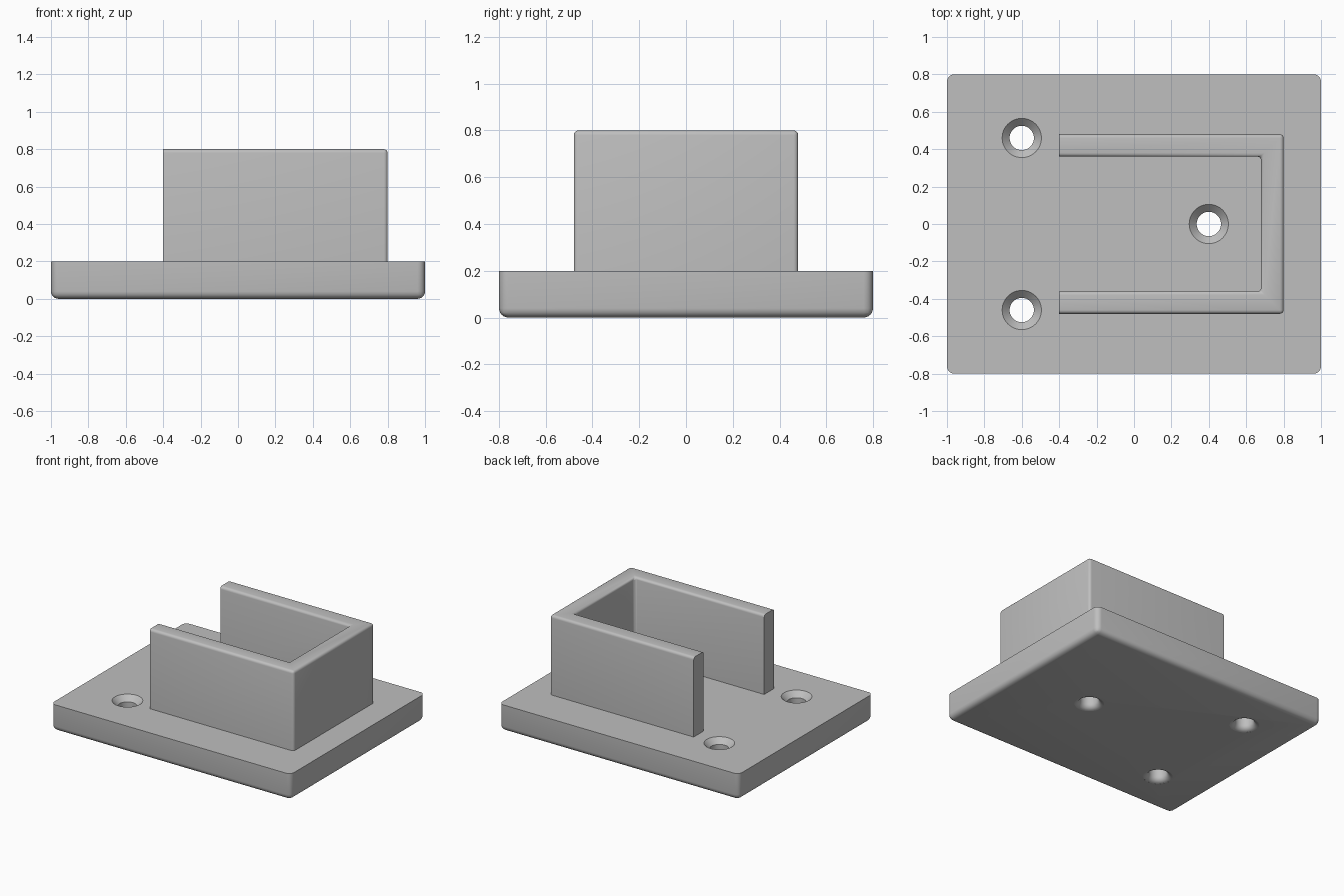
import bpy, bmesh, math

cube = bpy.data.objects.get("Cube")
if cube:
    bpy.data.objects.remove(cube, do_unlink=True)

grey = bpy.data.materials.new("plain grey")
grey.use_nodes = True
colour = (0.52, 0.52, 0.52, 1)
grey.diffuse_color = colour
grey.node_tree.nodes["Principled BSDF"].inputs["Base Color"].default_value = colour


def add_object(name, bm):
    bmesh.ops.recalc_face_normals(bm, faces=bm.faces)
    mesh = bpy.data.meshes.new(name)
    bm.to_mesh(mesh)
    bm.free()
    obj = bpy.data.objects.new(name, mesh)
    obj.data.materials.append(grey)
    bpy.context.collection.objects.link(obj)
    return obj


def extrude_outline(points, z0, z1):
    bm = bmesh.new()
    base = bm.faces.new([bm.verts.new((x, y, z0)) for x, y in points])
    result = bmesh.ops.extrude_face_region(bm, geom=[base])
    for v in result["geom"]:
        if isinstance(v, bmesh.types.BMVert):
            v.co.z = z1
    return bm


def round_edges(bm, rule, radius, segments):
    # rule receives the middle of each edge and its direction
    edges = [e for e in bm.edges
             if rule((e.verts[0].co + e.verts[1].co) / 2,
                     (e.verts[0].co - e.verts[1].co).normalized())]
    bmesh.ops.bevel(bm, geom=edges, offset=radius, segments=segments,
                    profile=0.5, affect='EDGES')


def smooth(obj):
    bpy.ops.object.select_all(action='DESELECT')
    obj.select_set(True)
    bpy.context.view_layer.objects.active = obj
    bpy.ops.object.shade_smooth_by_angle(angle=math.radians(30))


# Base plate: rounded corners and lower rim, crisp top rim
bm = extrude_outline([(-1, -0.8), (1, -0.8), (1, 0.8), (-1, 0.8)], 0, 0.2)
round_edges(bm, lambda m, d: m.z < 0.19, 0.04, 6)
plate = add_object("base_plate", bm)

# Screw holes: chamfered mouth above, rounded mouth below
hole, lip, steps = 0.065, 0.04, 48
profile = [(hole + lip + 0.02, 0.22), (hole, 0.2 - lip)]
for i in range(7):
    a = math.radians(i * 14)
    profile.append((hole + lip - lip * math.cos(a), lip - lip * math.sin(a)))
profile.append((profile[-1][0], -0.03))

bm = bmesh.new()
for cx, cy in [(-0.6, 0.46), (-0.6, -0.46), (0.4, 0)]:
    rings = [[bm.verts.new((cx + r * math.cos(2 * math.pi * k / steps),
                            cy + r * math.sin(2 * math.pi * k / steps), z))
              for k in range(steps)] for r, z in profile]
    for lower, upper in zip(rings, rings[1:]):
        for k in range(steps):
            n = (k + 1) % steps
            bm.faces.new((lower[k], lower[n], upper[n], upper[k]))
    bm.faces.new(rings[0])
    bm.faces.new(rings[-1])
cutter = add_object("screw_hole_cutter", bm)

cut = plate.modifiers.new("screw_holes", 'BOOLEAN')
cut.operation = 'DIFFERENCE'
cut.solver = 'EXACT'
cut.object = cutter
bpy.context.view_layer.objects.active = plate
bpy.ops.object.modifier_apply(modifier=cut.name)
bpy.data.objects.remove(cutter, do_unlink=True)
smooth(plate)

# U-shaped wall: open towards -x, softened along its top and its corners
outline = [(-0.4, -0.48), (0.8, -0.48), (0.8, 0.48), (-0.4, 0.48),
           (-0.4, 0.36), (0.68, 0.36), (0.68, -0.36), (-0.4, -0.36)]
bm = extrude_outline(outline, 0.2, 0.8)
round_edges(bm, lambda m, d: m.x > -0.39 and m.z > 0.21, 0.02, 4)
smooth(add_object("u_shaped_wall", bm))
